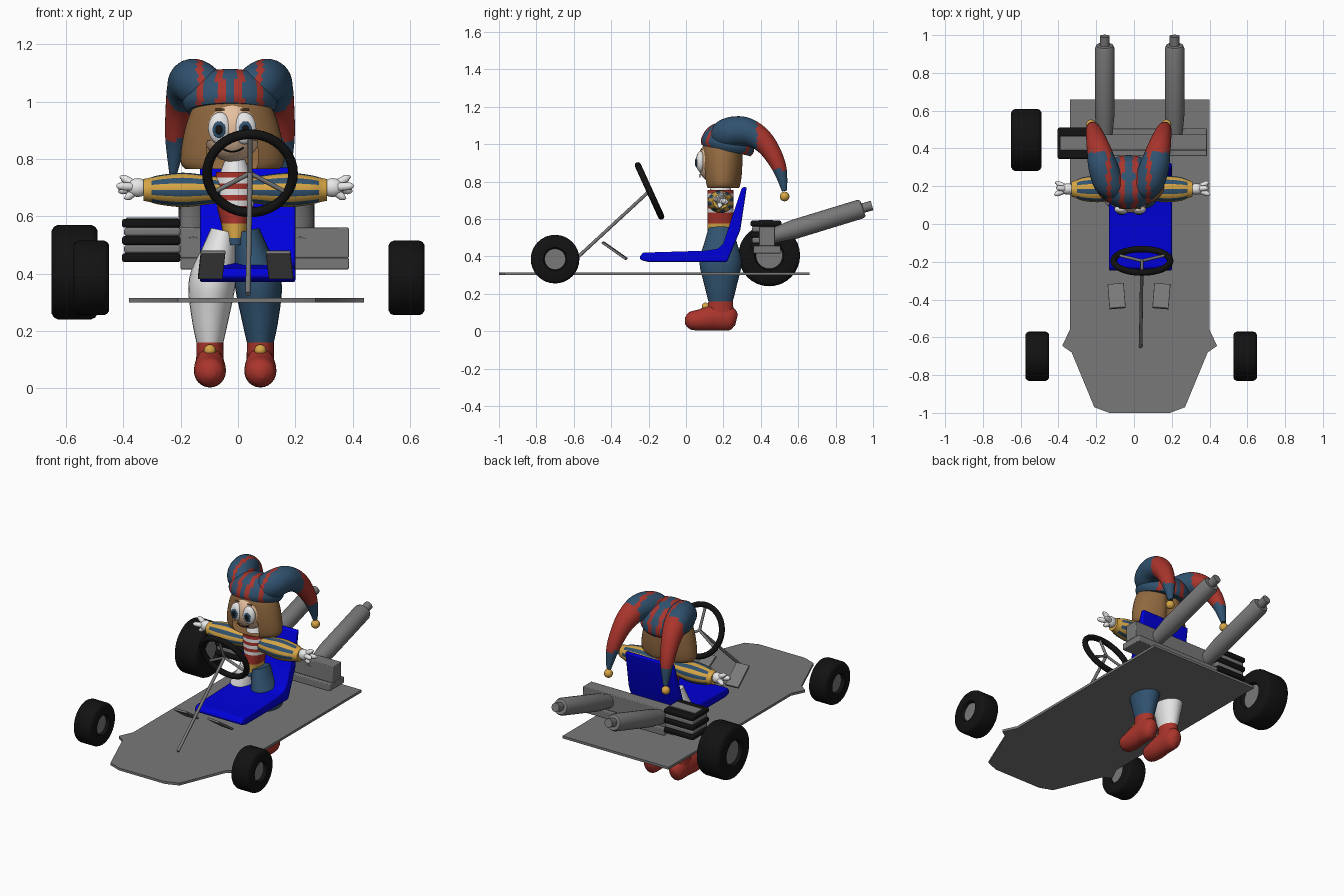
import bpy, bmesh, math
from mathutils import Vector, Matrix

cube = bpy.data.objects.get("Cube")
if cube:
    bpy.data.objects.remove(cube)

COLOURS = dict(black=(.006, .006, .006), grey=(.19, .19, .19), dark_grey=(.05, .05, .05),
               seat_blue=(0, 0, .7), denim=(.03, .085, .16), red=(.4, .035, .025),
               yellow=(.68, .38, .06), white=(.8, .8, .8), skin=(.9, .6, .4), brown=(.28, .14, .05))
MATS = {}
for key, rgb in COLOURS.items():
    m = MATS[key] = bpy.data.materials.new(key)
    m.use_nodes = True
    m.diffuse_color = (*rgb, 1)
    m.node_tree.nodes["Principled BSDF"].inputs["Base Color"].default_value = (*rgb, 1)

X, Y, Z = Vector((1, 0, 0)), Vector((0, 1, 0)), Vector((0, 0, 1))


def finish(name, bm, paint, bevel=0):
    """Colour faces by a name or by a rule on the face centre; a rule giving None removes the face."""
    rule = paint if callable(paint) else lambda c: paint
    names = [rule(f.calc_center_median()) for f in bm.faces]
    slots = sorted({n for n in names if n})
    gone = []
    for f, n in zip(bm.faces, names):
        if n:
            f.material_index = slots.index(n)
        else:
            gone.append(f)
    bmesh.ops.delete(bm, geom=gone, context='FACES')
    bmesh.ops.recalc_face_normals(bm, faces=bm.faces[:])
    me = bpy.data.meshes.new(name)
    bm.to_mesh(me)
    bm.free()
    for n in slots:
        me.materials.append(MATS[n])
    me.shade_smooth()
    me.set_sharp_from_angle(angle=math.radians(40))
    ob = bpy.data.objects.new(name, me)
    bpy.context.collection.objects.link(ob)
    if bevel:
        mod = ob.modifiers.new("Bevel", 'BEVEL')
        mod.width, mod.segments = bevel, 2
    return ob


def refine(pts, k):
    """Catmull-Rom smoothing of sections."""
    p = [pts[0]] + pts + [pts[-1]]
    out = []
    for i in range(1, len(p) - 2):
        a, b, c, d = p[i - 1:i + 3]
        for j in range(k):
            t = j / k
            out.append((b * 2 + (c - a) * t + (a * 2 - b * 5 + c * 4 - d) * t**2
                        + (b * 3 - a - c * 3 + d) * t**3) * .5)
    return out + [pts[-1]]


def loft(name, sections, paint, ref=X, n=24, k=1, inset=None):
    """Skin elliptical sections (x, y, z, radius along ref, other radius)."""
    pts = refine([Vector(s) for s in sections], k)
    bm = bmesh.new()
    rings = []
    for i, p in enumerate(pts):
        t = (pts[min(i + 1, len(pts) - 1)] - pts[max(i - 1, 0)]).to_3d().normalized()
        u = (ref - t * ref.dot(t)).normalized()
        v = t.cross(u)
        ang = [2 * math.pi * j / n for j in range(n)]
        rings.append([bm.verts.new(p.to_3d() + u * p[3] * math.cos(a) + v * p[4] * math.sin(a))
                      for a in ang])
    for r, q in zip(rings, rings[1:]):
        for j in range(n):
            bm.faces.new((r[j], r[(j + 1) % n], q[(j + 1) % n], q[j]))
    caps = [bm.faces.new(rings[0][::-1]), bm.faces.new(rings[-1])]
    if inset:
        bmesh.ops.recalc_face_normals(bm, faces=bm.faces[:])
        for thick, depth in inset:
            bmesh.ops.inset_individual(bm, faces=caps, thickness=thick, depth=depth)
    return finish(name, bm, paint)


def ball(name, c, r, paint, n=24):
    bm = bmesh.new()
    mat = Matrix.Translation(c) @ Matrix.Diagonal((*r, 1))
    bmesh.ops.create_uvsphere(bm, u_segments=n, v_segments=n // 2, radius=1, matrix=mat)
    return finish(name, bm, paint)


def rod(name, a, b, r, paint, n=12):
    return loft(name, [(*a, r, r), (*b, r, r)], paint, X if abs(b[0] - a[0]) < .05 else Y, n)


def box(name, lo, hi, paint, bevel=.004, tilt=0, turn=0):
    lo, hi = Vector(lo), Vector(hi)
    bm = bmesh.new()
    mat = (Matrix.Translation((lo + hi) / 2) @ Matrix.Rotation(turn, 4, 'Z')
           @ Matrix.Rotation(tilt, 4, 'X') @ Matrix.Diagonal((*(hi - lo), 1)))
    bmesh.ops.create_cube(bm, size=1, matrix=mat)
    return finish(name, bm, paint, bevel)


def prism(name, outline, place, depth, paint, bevel=0):
    bm = bmesh.new()
    f = bm.faces.new([bm.verts.new(place(*p)) for p in outline])
    g = bmesh.ops.extrude_face_region(bm, geom=[f])["geom"]
    bmesh.ops.translate(bm, vec=depth, verts=[v for v in g if isinstance(v, bmesh.types.BMVert)])
    return finish(name, bm, paint, bevel)


# Floor plate
half = [(.37, .66), (.37, -.56), (.41, -.645), (.36, -.68), (.24, -.97), (.16, -1)]
prism("floor_plate", half + [(-x, y) for x, y in half[::-1]],
      lambda x, y: (x + .03, y, .3), (0, 0, .015), "grey")


# Wheels with recessed hubs
def wheel(name, x, y, z, w, r):
    prof = [(-.5, .88), (-.45, .96), (-.36, 1), (.36, 1), (.45, .96), (.5, .88)]
    loft(name, [(x + o * w, y, z, r * s, r * s) for o, s in prof],
         lambda c: "grey" if Vector((c.y - y, c.z - z)).length < r * .05 else "black",
         Y, 32, inset=[(r * .4, 0), (r * .05, -.02)])


wheel("front_left_wheel", .588, -.7, .385, .125, .13)
wheel("front_right_wheel", -.512, -.7, .385, .125, .13)
wheel("rear_right_wheel", -.57, .445, .405, .16, .165)
for name, x, y, z in (("front_left_bolt", .35, -.7, .385), ("front_right_bolt", -.28, -.7, .385),
                      ("rear_left_bolt", .585, .445, .405)):
    rod(name, (x - .005, y, z), (x + .005, y, z), .011, "grey")

# Seat
prism("seat", [(-.25, .395), (-.23, .42), (.1, .43), (.17, .44), (.2, .47), (.3, .77), (.325, .77),
               (.29, .54), (.22, .37), (-.2, .37), (-.24, .38)],
      lambda y, z: (-.133, y, z), (.333, 0, 0), "seat_blue", .008)

# Steering wheel, spokes and column
hub, up = Vector((.042, -.195, .75)), Vector((0, -.415, .91))
bpy.ops.mesh.primitive_torus_add(major_segments=40, minor_segments=12, major_radius=.15,
                                 minor_radius=.017, location=hub, rotation=(math.radians(-65.5), 0, 0))
rim = bpy.context.object
rim.name = "steering_wheel"
rim.data.materials.append(MATS["black"])
rim.data.shade_smooth()
for i in range(3):
    a = math.radians(90 + 120 * i)
    rod(f"spoke_{i}", hub, hub + (X * math.cos(a) + up * math.sin(a)) * .145, .008, "grey")
rod("steering_column", hub, (.035, -.65, .33), .009, "grey")

# Pedals
for name, x, t in (("right_pedal", -.092, 1), ("left_pedal", .145, -1)):
    box(name, (x - .043, -.46, .424), (x + .043, -.304, .437), "grey", .002, math.radians(-35), .08 * t)

# Engine with cooling fins, and the bar behind the seat
for i in range(5):
    g = .008 * (i % 2)
    box(f"cooling_fin_{i}", (-.405 + g, .345 + g, .44 + .03 * i), (-.2, .51 - g, .471 + .03 * i),
        "grey" if i % 2 else "black", .009)
box("fin_cover", (-.39, .39, .585), (-.21, .465, .595), "grey", .002)
box("engine_bar", (-.21, .39, .455), (.387, .475, .56), "grey")
box("engine_base", (-.2, .36, .415), (.387, .505, .455), "grey")

# Exhaust pipes
for name, x in (("right_exhaust", -.155), ("left_exhaust", .215)):
    prof = [(.40, .49, .04), (.48, .515, .042), (.58, .545, .052), (.93, .652, .052),
            (.945, .657, .045), (.946, .658, .026), (.995, .672, .026)]
    loft(name, [(x, y, z, r, r) for y, z, r in prof], "grey")

# Figure: legs, shoes, arms
CX, CY = -.01, .185
for s, side in ((1, "left"), (-1, "right")):
    at = lambda o: CX + s * o
    loft(f"{side}_leg", [(at(.04), CY, .55, .045, .065), (at(.055), CY, .48, .06, .085),
                         (at(.08), CY, .37, .082, .113), (at(.087), CY, .25, .066, .088),
                         (at(.088), CY, .15, .045, .063)], "denim" if s > 0 else "white", k=4)
    loft(f"{side}_shoe", [(at(.088), -.005, .055, .018, .018), (at(.088), .02, .056, .047, .046),
                          (at(.088), .08, .06, .056, .058), (at(.088), .16, .074, .052, .07),
                          (at(.088), .24, .066, .046, .062), (at(.088), .27, .06, .02, .03)], "red", k=4)
    loft(f"{side}_shoe_collar", [(at(.088), CY, .08, .048, .072), (at(.088), CY, .165, .047, .065)], "red")
    ball(f"{side}_shoe_ball", (at(.088), .105, .132), (.021, .021, .021), "yellow", 16)

    def stripes(c):
        turn = math.atan2(c.z - .692, c.y - CY) / math.tau + 1
        return "yellow" if abs(c.x - CX) > .295 or int(turn * 16) % 2 else "denim"
    loft(f"{side}_sleeve", [(at(o), CY, .692, a, b) for o, a, b in
                            ((.04, .045, .045), (.09, .058, .05), (.18, .07, .06), (.26, .062, .052),
                             (.3, .046, .042), (.32, .04, .038))], stripes, Y, 32, 4)
    ball(f"{side}_palm", (at(.34), CY, .7), (.04, .03, .033), "white", 16)
    for i, (o, y, z) in enumerate(((.4, .19, .732), (.41, .16, .705), (.405, .215, .69), (.385, .18, .668))):
        loft(f"{side}_finger_{i}", [(at(.335), CY, .7, .016, .016), (at(o - .012), y, z, .014, .014),
                                    (at(o), y, z, .007, .007)], "white", Y, 10, 2)


# Torso with belt, vest and striped shirt
def shirt(c):
    if c.z < .575:
        return "yellow" if c.z > .525 else "denim"
    if c.z < .635 or c.z > .755:
        return "red" if c.z < .635 else "white"
    return "white" if int((c.z - .635) / .02) % 2 == 0 else "red"


loft("torso", [(CX, CY, z, .056 + .016 * math.cos((z - .7) * 16), .07) for z in
               [.5, .525, .575] + [.595 + .02 * i for i in range(9)]], shirt)
loft("collar", [(CX, CY, .745, .055, .06), (CX, CY, .76, .05, .055), (CX, CY, .8, .035, .04)], "white")

# Head: face, hair, eyes, brows, mouth
HX = -.02
ball("face", (HX, .16, .905), (.106, .1, .115), "skin", 32)
hair = loft("hair", [(HX, .195, z, a, b) for z, a, b in
                     ((.765, .165, .092), (.79, .18, .1), (.85, .176, .108), (.93, .158, .11),
                      (.99, .13, .105), (1.03, .08, .08))],
            lambda c: None if c.z < .86 and c.y < .18 and abs(c.x - HX) < .085 else "brown", n=48, k=5)
for v in hair.data.vertices:
    if v.co.y > .24:
        v.co.y -= .03 * max(0, 1 - abs(v.co.x - HX) / .035)
for s, side in ((1, "left"), (-1, "right")):
    x = HX + s * .043
    ball(f"{side}_eye", (x, .078, .907), (.041, .025, .056), "white")
    ball(f"{side}_iris", (x + s * .003, .056, .902), (.023, .006, .029), "denim")
    ball(f"{side}_pupil", (x + s * .003, .051, .902), (.013, .004, .017), "black", 16)
    rod(f"{side}_brow", (x - .015, .083, .972), (x + .015, .084, .972), .004, "brown", 8)
loft("mouth", [(HX + o, .075, .825 + o * o * 9, .003, .003) for o in (-.04, -.02, 0, .02, .04)],
     "black", Y, 8, 3)

# Hat: striped dome, two drooping horns with balls
TX = -.028


def dome_stripes(c):
    d = abs(c.x - TX)
    return "red" if .02 < d < .048 or .095 < d < .118 else "denim"


def horn_stripes(c):
    if c.y > .38:
        return "red" if c.z > .865 else "denim"
    return dome_stripes(c) if c.z > 1.06 else "denim"


loft("hat_dome", [(TX, .215, .965, .15, .135), (TX, .222, .995, .165, .145), (TX, .235, 1.045, .155, .13),
                  (TX, .247, 1.085, .11, .09), (TX, .252, 1.1, .04, .03)], dome_stripes, n=72, k=5)
for s, side in ((1, "left"), (-1, "right")):
    loft(f"{side}_hat_horn", [(TX + s * o, y, z, r, r) for o, y, z, r in
                              ((.03, .19, 1.02, .06), (.1, .215, 1.055, .08), (.135, .3, 1.07, .078),
                               (.155, .38, 1.04, .066), (.172, .445, .975, .053),
                               (.188, .5, .87, .038), (.198, .527, .75, .014))], horn_stripes, X, 32, 6)
    ball(f"{side}_hat_ball", (TX + s * .2, .527, .72), (.026, .026, .026), "yellow", 16)
